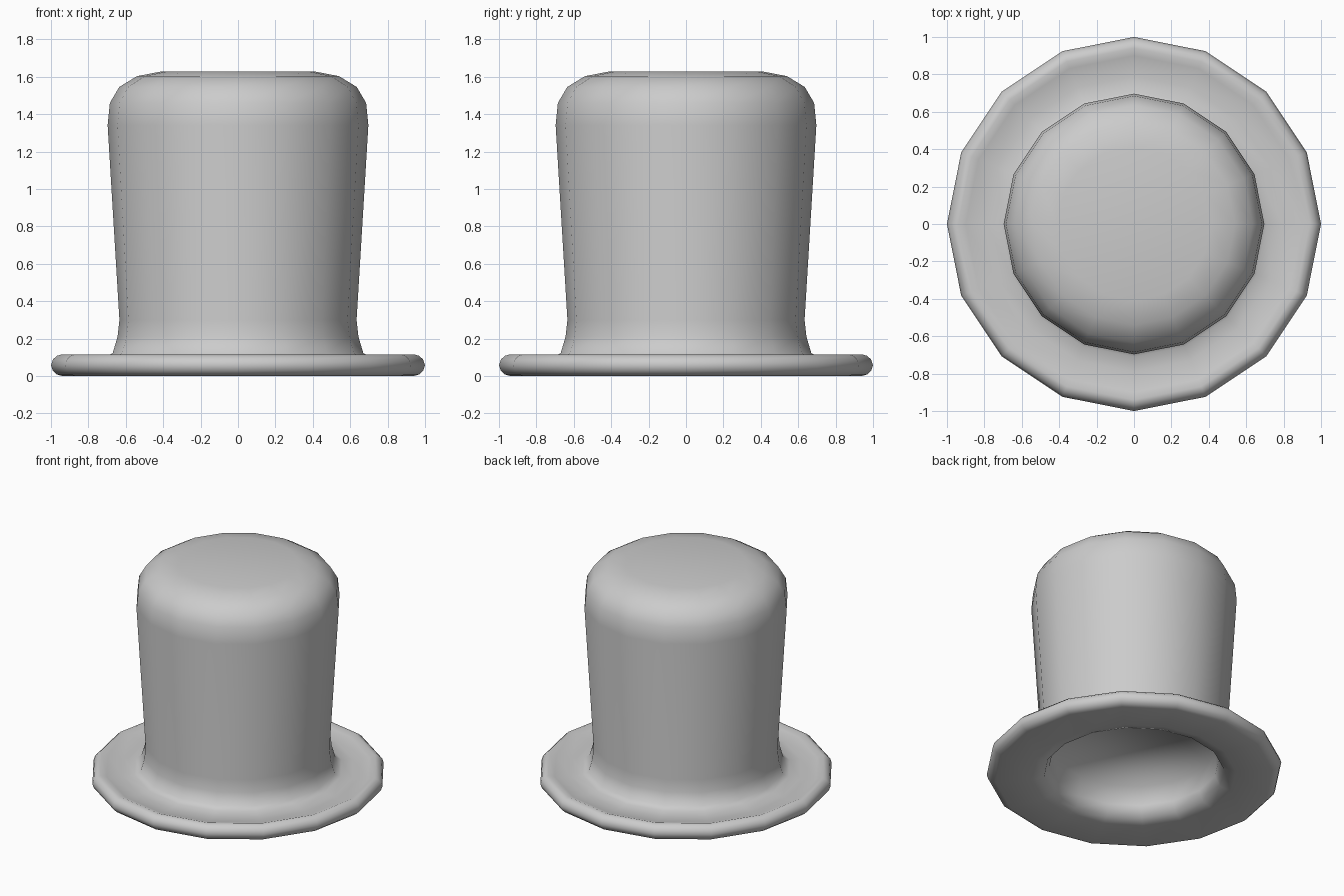
import bpy
import bmesh
from math import cos, sin, tau

if "Cube" in bpy.data.objects:
    bpy.data.objects.remove(bpy.data.objects["Cube"])

SIDES = 16

# Half cross-section (radius, height): recess, rolled brim, waist, rounded crown
profile = [
    (0.56, 0.24), (0.575, 0.10), (0.61, 0.025), (0.69, 0.005),
    (0.94, 0.000), (0.968, 0.008), (0.99, 0.028), (1.00, 0.058),
    (0.99, 0.088), (0.968, 0.108), (0.94, 0.116), (0.90, 0.102),
    (0.79, 0.092), (0.71, 0.10), (0.67, 0.122), (0.644, 0.21), (0.634, 0.30),
    (0.697, 1.34), (0.685, 1.46), (0.635, 1.545), (0.54, 1.603), (0.41, 1.628),
]


def lathe(name, points, sides):
    bm = bmesh.new()
    rings = [[bm.verts.new((r * cos(tau * i / sides), r * sin(tau * i / sides), z))
              for i in range(sides)] for r, z in points]
    for a, b in zip(rings, rings[1:]):
        for i in range(sides):
            j = (i + 1) % sides
            bm.faces.new((a[i], a[j], b[j], b[i]))
    # Close the recess ceiling and the crown top
    bm.faces.new(rings[0][::-1])
    bm.faces.new(rings[-1])
    bmesh.ops.recalc_face_normals(bm, faces=bm.faces)
    for f in bm.faces:
        f.smooth = True
    mesh = bpy.data.meshes.new(name)
    bm.to_mesh(mesh)
    bm.free()
    obj = bpy.data.objects.new(name, mesh)
    bpy.context.collection.objects.link(obj)
    return obj


# Tall hat with a round-edged brim
lathe("top_hat", profile, SIDES)
